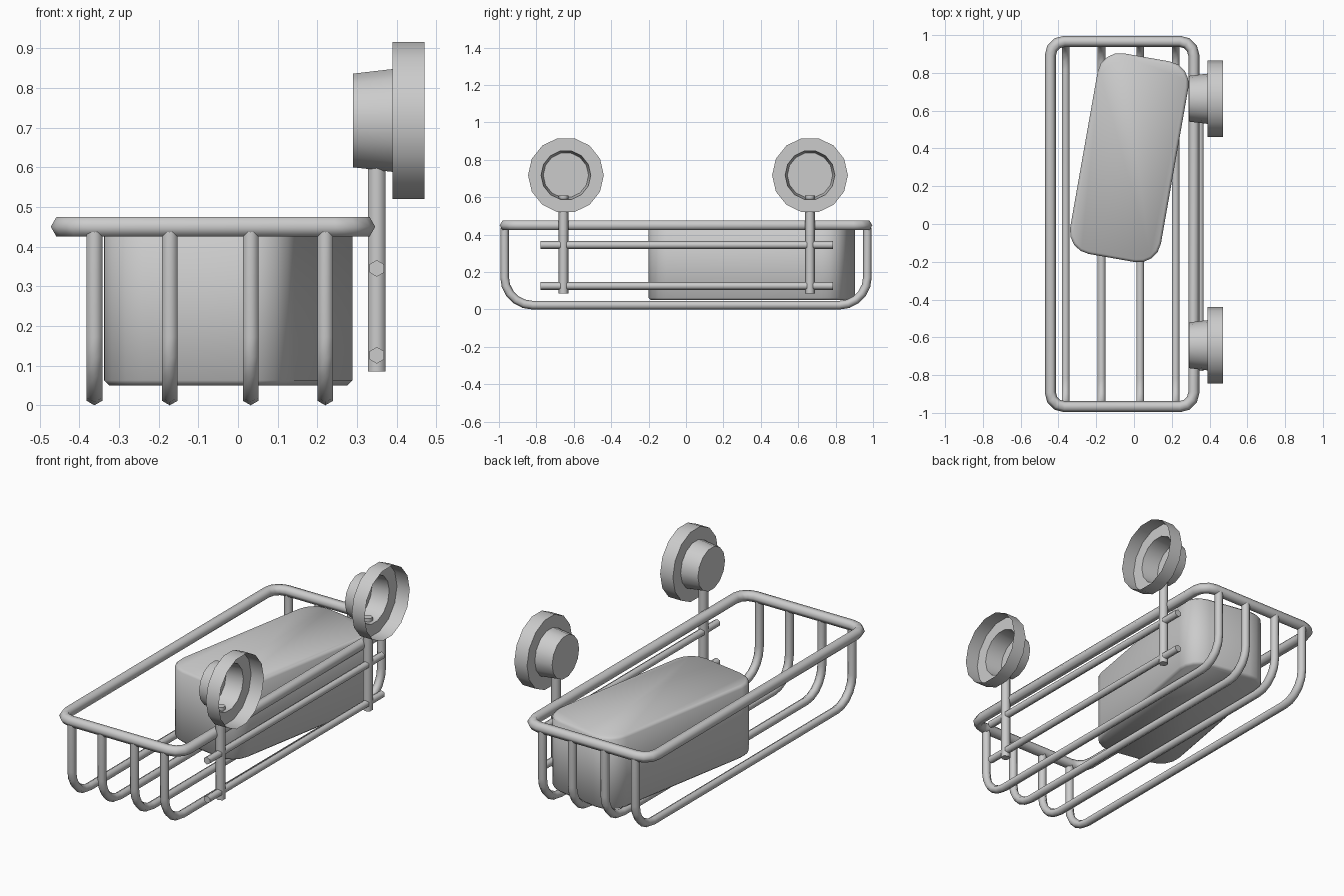
import bpy, bmesh, math
from mathutils import Vector, Matrix

cube = bpy.data.objects.get("Cube")
if cube:
    bpy.data.objects.remove(cube, do_unlink=True)

metal = bpy.data.materials.new("light_grey")
metal.use_nodes = True
grey = (0.6, 0.6, 0.6, 1)
metal.diffuse_color = grey
metal.node_tree.nodes["Principled BSDF"].inputs["Base Color"].default_value = grey


def finish(name, bm, angle=65):
    """Turn a bmesh into a smooth-shaded object."""
    bmesh.ops.recalc_face_normals(bm, faces=bm.faces)
    mesh = bpy.data.meshes.new(name)
    bm.to_mesh(mesh)
    bm.free()
    mesh.materials.append(metal)
    obj = bpy.data.objects.new(name, mesh)
    bpy.context.collection.objects.link(obj)
    bpy.ops.object.select_all(action="DESELECT")
    obj.select_set(True)
    bpy.context.view_layer.objects.active = obj
    bpy.ops.object.shade_smooth_by_angle(angle=math.radians(angle))
    return obj


def rounded(corners, radius, steps, closed=True):
    """Replace right-angle corners of a path with arcs."""
    pts = [Vector(c) for c in corners]
    path = []
    for i, p in enumerate(pts):
        if not closed and i in (0, len(pts) - 1):
            path.append(p)
            continue
        u = (pts[i - 1] - p).normalized()
        v = (pts[(i + 1) % len(pts)] - p).normalized()
        centre = p + (u + v) * radius
        for k in range(steps + 1):
            t = math.pi / 2 * k / steps
            path.append(centre - radius * (v * math.cos(t) + u * math.sin(t)))
    return path


def bridge(bm, a, b):
    for i in range(len(a)):
        j = (i + 1) % len(a)
        bm.faces.new((a[i], a[j], b[j], b[i]))


def rod(name, path, radius, normal, closed=False, sides=6):
    """Sweep a hexagon along a flat path whose plane has the given normal."""
    path = [Vector(p) for p in path]
    normal = Vector(normal)
    bm = bmesh.new()
    rings = []
    n = len(path)
    for i, p in enumerate(path):
        before = path[i - 1] if closed or i else None
        after = path[(i + 1) % n] if closed or i < n - 1 else None
        t_in = (p - before).normalized() if before is not None else None
        t_out = (after - p).normalized() if after is not None else t_in
        t_in = t_in or t_out
        side = normal.cross(t_in + t_out).normalized()
        mitre = 1 / side.dot(normal.cross(t_in))
        ring = []
        for k in range(sides):
            a = math.tau * k / sides
            ring.append(bm.verts.new(
                p + radius * (side * mitre * math.cos(a) + normal * math.sin(a))))
        rings.append(ring)
    for a, b in zip(rings, rings[1:]):
        bridge(bm, a, b)
    if closed:
        bridge(bm, rings[-1], rings[0])
    else:
        bm.faces.new(rings[0])
        bm.faces.new(rings[-1])
    return finish(name, bm)


def suction_cup(name, y, z, profile, sides=14):
    """Open-backed stepped cup, turned around the x axis."""
    bm = bmesh.new()
    rings = []
    for x, r in profile:
        rings.append([bm.verts.new((x, y + r * math.cos(math.tau * k / sides),
                                    z + r * math.sin(math.tau * k / sides)))
                      for k in range(sides)])
    for a, b in zip(rings, rings[1:]):
        bridge(bm, a, b)
    bm.faces.new(rings[0])
    return finish(name, bm, 35)


# Basket rim
left, right, end, rim_z = -0.443, 0.317, 0.967, 0.45
rod("basket_rim",
    rounded([(left, -end, rim_z), (right, -end, rim_z),
             (right, end, rim_z), (left, end, rim_z)], 0.075, 3),
    0.029, (0, 0, 1), closed=True)

# U-shaped basket wires
for i, x in enumerate((-0.362, -0.172, 0.032, 0.22)):
    rod(f"basket_wire_{i + 1}",
        rounded([(x, -0.97, 0.437), (x, -0.97, 0.023),
                 (x, 0.97, 0.023), (x, 0.97, 0.437)], 0.15, 5, closed=False),
        0.023, (1, 0, 0))

# Wall-side rails
for name, z in (("lower_rail", 0.126), ("upper_rail", 0.345)):
    rod(name, [(0.35, -0.778, z), (0.35, 0.786, z)], 0.021, (1, 0, 0))

# Posts and suction cups
cup_profile = [(0.29, 0.121), (0.39, 0.133), (0.39, 0.2025), (0.47, 0.2025)]
for name, post_y, cup_y in (("front", -0.655, -0.642), ("back", 0.663, 0.663)):
    rod(f"{name}_post", [(0.35, post_y, 0.085), (0.35, post_y, 0.61)],
        0.0255, (1, 0, 0))
    suction_cup(f"{name}_suction_cup", cup_y, 0.718, cup_profile)

# Rounded soap block resting askew in the basket
w, d = 0.244, 0.539
bm = bmesh.new()
outline = rounded([(-w, -d, 0), (w, -d, 0), (w, d, 0), (-w, d, 0)], 0.12, 4)
base, top = ([bm.verts.new(p + Vector((0, 0, z))) for p in outline]
             for z in (0.05, 0.46))
bridge(bm, base, top)
caps = [bm.faces.new(base), bm.faces.new(top)]
edges = [e for f in caps for e in f.edges]
bmesh.ops.bevel(bm, geom=edges, offset=0.013, segments=1, affect="EDGES")
bmesh.ops.transform(bm, verts=bm.verts,
                    matrix=Matrix.Translation((-0.025, 0.351, 0))
                    @ Matrix.Rotation(math.radians(-10), 4, "Z"))
finish("soap_block", bm)
